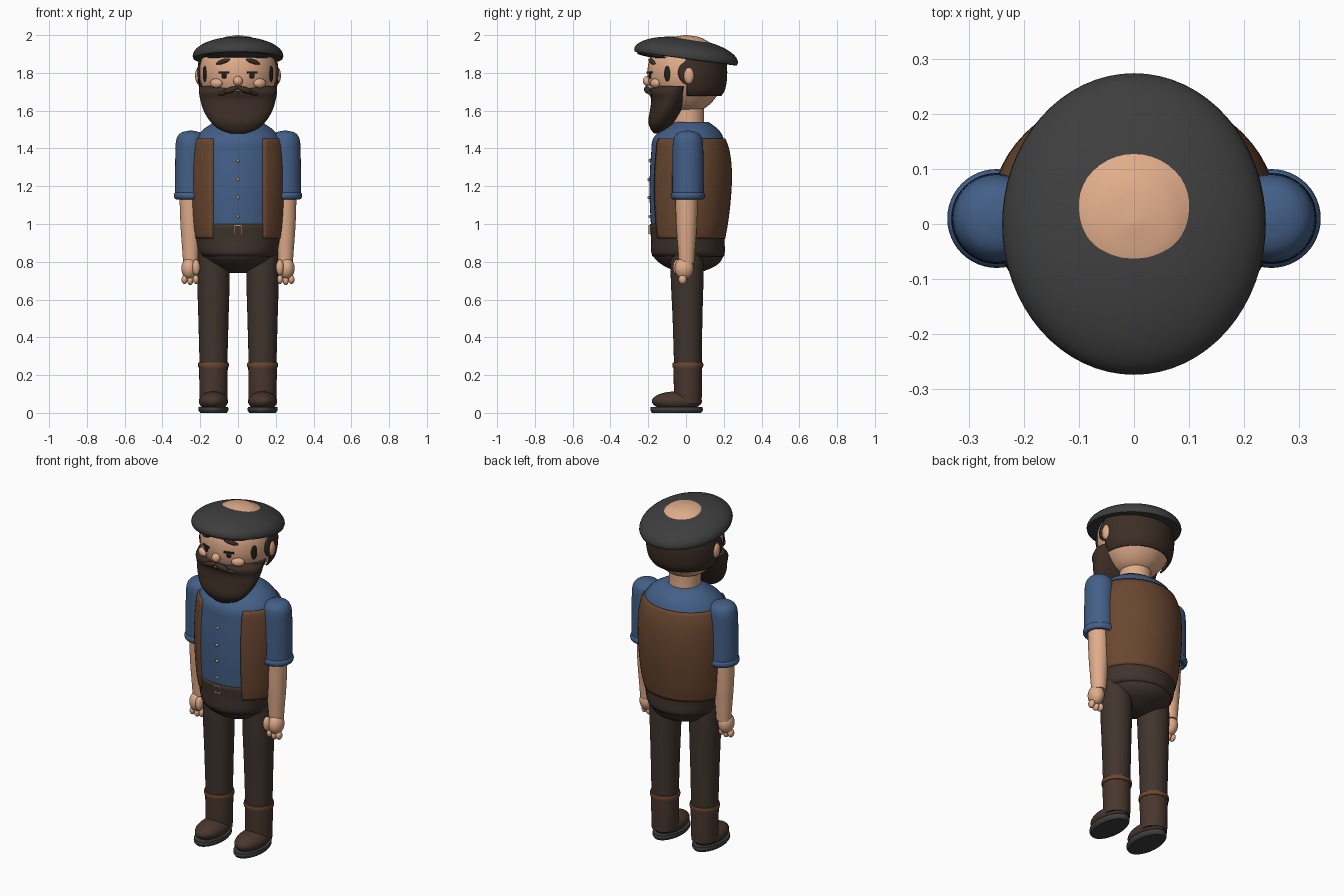
import bpy, math
from math import sin, cos, pi, asin, sqrt, radians
from mathutils import Matrix, Vector, Euler

if "Cube" in bpy.data.objects:
    bpy.data.objects.remove(bpy.data.objects["Cube"])


def material(name, *srgb):
    m = bpy.data.materials.new(name)
    m.use_nodes = True
    colour = [(c / 255 / 12.92 if c < 11 else ((c / 255 + .055) / 1.055) ** 2.4) for c in srgb] + [1]
    m.diffuse_color = colour
    m.node_tree.nodes["Principled BSDF"].inputs["Base Color"].default_value = colour
    return m


SKIN = material("skin", 224, 172, 138)
SHIRT = material("blue cloth", 67, 95, 135)
VEST = material("brown leather", 106, 71, 48)
TROUSERS = material("dark trousers", 64, 52, 45)
HAIR = material("dark brown hair", 60, 46, 38)
CAP = material("charcoal felt", 62, 62, 62)
BOOT = material("boot leather", 72, 54, 45)
BRASS = material("brass", 200, 150, 105)
BLACK = material("near black", 38, 32, 30)


def build(name, verts, faces, mat, thickness=0):
    me = bpy.data.meshes.new(name)
    me.from_pydata(verts, [], faces)
    me.materials.append(mat)
    me.shade_smooth()
    me.set_sharp_from_angle(angle=radians(50))
    ob = bpy.data.objects.new(name, me)
    bpy.context.scene.collection.objects.link(ob)
    if thickness:
        mod = ob.modifiers.new("thickness", "SOLIDIFY")
        mod.thickness, mod.offset = thickness, 0
    return ob


def section(keys, z):
    """Smoothly interpolate a cross-section (cx, cy, rx, ry) at height z."""
    n = len(keys)
    i = max(k for k in range(n - 1) if keys[k][0] <= z + 1e-6)
    a, b = keys[i], keys[i + 1]
    p, q = keys[max(i - 1, 0)], keys[min(i + 2, n - 1)]
    h = b[0] - a[0]
    t = (z - a[0]) / h
    out = []
    for k in range(1, 5):
        m0 = (b[k] - p[k]) / (b[0] - p[0]) * h
        m1 = (q[k] - a[k]) / (q[0] - a[0]) * h
        out.append((2*t**3 - 3*t*t + 1) * a[k] + (t**3 - 2*t*t + t) * m0
                   + (3*t*t - 2*t**3) * b[k] + (t**3 - t*t) * m1)
    return out[0], out[1], max(out[2], .001), max(out[3], .001)


def loft(name, keys, mat, lo=None, hi=None, gap=0, thickness=0, steps=4, n=48):
    """Skin elliptical sections; gap leaves a front opening of that half width."""
    lo = keys[0][0] if lo is None else lo
    hi = keys[-1][0] if hi is None else hi
    zs = {lo, hi}
    for a, b in zip(keys, keys[1:]):
        zs |= {a[0] + (b[0] - a[0]) * s / steps for s in range(steps)}
    zs = sorted(z for z in zs if lo <= z <= hi)
    cols = n + 1 if gap else n
    verts, faces = [], []
    for z in zs:
        cx, cy, rx, ry = section(keys, z)
        start = asin(min(1, gap / rx)) if gap else 0
        for j in range(cols):
            t = start + (2 * pi - 2 * start) * j / n
            verts.append((cx + rx * sin(t), cy - ry * cos(t), z))
    for i in range(len(zs) - 1):
        for j in range(n):
            k = (j + 1) % cols
            faces.append((i*cols + j, i*cols + k, (i+1)*cols + k, (i+1)*cols + j))
    if not thickness:
        faces += [tuple(reversed(range(cols))), tuple(range((len(zs) - 1) * cols, len(zs) * cols))]
    return build(name, verts, faces, mat, thickness)


def round_keys(pairs, cx=0, cy=0):
    return [(z, cx, cy, r, r) for z, r in pairs]


def lathe(name, profile, mat, loc, scale=(1, 1, 1), rot=(0, 0, 0), n=48, closed=False):
    """Spin (radius, height) points; scaled, turned, then placed."""
    M = Matrix.Translation(loc) @ Euler(rot).to_matrix().to_4x4() @ Matrix.Diagonal((*scale, 1))
    verts = [M @ Vector((r * cos(2*pi*j/n), r * sin(2*pi*j/n), z)) for r, z in profile for j in range(n)]
    m = len(profile)
    faces = [(i*n + j, i*n + (j+1) % n, (i+1) % m*n + (j+1) % n, (i+1) % m*n + j)
             for i in range(m if closed else m - 1) for j in range(n)]
    return build(name, verts, faces, mat)


def ball(name, mat, loc, scale, rot=(0, 0, 0), n=24):
    arc = [(max(.002, cos(a)), sin(a)) for a in (-pi/2 + pi*i/(n//2) for i in range(n//2 + 1))]
    return lathe(name, arc, mat, loc, scale, rot, n)


def ring(name, mat, loc, radius, tube, height):
    circle = [(radius + tube * cos(a), height * sin(a)) for a in (2*pi*i/12 for i in range(12))]
    return lathe(name, circle, mat, loc, closed=True)


def box(name, mat, loc, size, rot=(0, 0, 0)):
    M = Matrix.Translation(loc) @ Euler(rot).to_matrix().to_4x4()
    verts = [M @ Vector((x*size[0]/2, y*size[1]/2, z*size[2]/2))
             for x in (-1, 1) for y in (-1, 1) for z in (-1, 1)]
    return build(name, verts, [(0, 1, 3, 2), (4, 6, 7, 5), (0, 4, 5, 1),
                               (2, 3, 7, 6), (0, 2, 6, 4), (1, 5, 7, 3)], mat)


# Torso, vest and waistband share one set of sections
torso = [(.74, 0, .02, .05, .05), (.78, 0, .02, .145, .14), (.83, 0, .012, .195, .185),
         (.92, 0, .01, .222, .19), (1.0, 0, .014, .238, .2), (1.15, 0, .019, .25, .212),
         (1.28, 0, .022, .252, .213), (1.38, 0, .02, .245, .204), (1.45, 0, .013, .225, .188),
         (1.5, 0, .022, .185, .15), (1.54, 0, .03, .125, .09)]
loft("shirt", torso, SHIRT, lo=.95)
loft("hips", torso, TROUSERS, hi=.95)
loft("waistband", torso, TROUSERS, lo=.83, hi=1.0, thickness=.01)
loft("vest", torso, VEST, lo=.925, hi=1.45, gap=.13, thickness=.016)
for z in (1.04, 1.14, 1.235, 1.335):
    _, cy, _, ry = section(torso, z)
    ball("shirt_button", BRASS, (0, cy - ry - .004, z), (.009, .007, .009), n=12)
for s in (-1, 1):
    box("buckle_side", BRASS, (s * .02, -.19, .97), (.007, .016, .045))
    box("buckle_bar", BRASS, (0, -.19, .97 + s * .02), (.045, .016, .007))

# Head, neck and hair
head = round_keys([(1.59, .05), (1.62, .11), (1.68, .165), (1.74, .195), (1.8, .204), (1.87, .194),
                   (1.93, .16), (1.955, .135), (1.975, .102), (1.991, .065), (2.0, .004)])
loft("head", head, SKIN)
loft("neck", round_keys([(1.5, .088), (1.56, .086), (1.64, .086)], cy=.01), SKIN)
hair = round_keys([(1.68, .18), (1.71, .198), (1.76, .208), (1.82, .21), (1.9, .2)])
for k, key in enumerate(hair):
    hair[k] = (key[0], 0, .004, key[3], key[4])
loft("hair", hair, HAIR, gap=.2055, thickness=.008)


def face_y(x, z):
    return -sqrt(section(head, z)[2] ** 2 - x * x)


# Beard
loft("beard", [(1.48, 0, -.155, .04, .015), (1.5, 0, -.14, .098, .046), (1.54, 0, -.13, .145, .07),
               (1.6, 0, -.105, .182, .086), (1.66, 0, -.085, .2, .1), (1.7, 0, -.078, .207, .118),
               (1.73, 0, -.052, .205, .118)], HAIR)
ball("nose", SKIN, (0, -.205, 1.757), (.025, .024, .026))
ball("lip", SKIN, (0, -.2, 1.705), (.02, .015, .014))
ball("mouth", BLACK, (0, -.208, 1.7), (.012, .01, .005))

# Paired face parts
for s in (-1, 1):
    ball("ear", SKIN, (s * .207, .015, 1.785), (.02, .028, .045))
    ball("cheek", SKIN, (s * .115, face_y(.115, 1.745) - .004, 1.745), (.036, .022, .025), (0, 0, s * .5))
    ball("eye", BLACK, (s * .073, face_y(.073, 1.785), 1.785), (.015, .008, .016))
    box("eyelid", BLACK, (s * .075, face_y(.075, 1.802) - .003, 1.802), (.056, .012, .009), (0, 0, s * .4))
    ball("eyebrow", HAIR, (s * .08, face_y(.08, 1.86), 1.86), (.042, .012, .012), (0, s * .3, s * .4))
    ball("temple_spot", BLACK, (s * .176, -.1, 1.795), (.007, .018, .042), (0, 0, -s * .5))
    ball("moustache_inner", HAIR, (s * .036, -.204, 1.71), (.042, .018, .016), (0, s * .3, s * .15))
    ball("moustache_tip", HAIR, (s * .078, -.189, 1.693), (.032, .014, .01), (0, s * .25, s * .4))

# Flat cap, tipped towards the back, with a short peak
dome = [(.002, -.014), (.9, -.014), (.985, -.012), (1, 0)]
dome += [(max(.002, cos(a)), .098 * sin(a)) for a in (pi/2 * i / 14 for i in range(1, 15))]
lathe("cap", dome, CAP, (0, 0, 1.888), (.24, .277, 1), (-.135, 0, 0), n=64)
ball("cap_peak", CAP, (0, -.15, 1.888), (.17, .112, .012), (-.15, 0, 0), n=32)

for s in (-1, 1):
    # Arm
    x = s * .25
    loft("sleeve", round_keys([(1.14, .083), (1.25, .083), (1.4, .081), (1.45, .076),
                               (1.475, .062), (1.488, .04), (1.494, .01)], x, .01), SHIRT)
    ring("sleeve_cuff", SHIRT, (x, .01, 1.15), .075, .015, .02)
    loft("forearm", round_keys([(.79, .04), (.86, .045), (1.0, .055), (1.16, .06)], x, .003), SKIN)
    ball("palm", SKIN, (x + s * .008, -.01, .765), (.042, .05, .058))
    ball("thumb", SKIN, (s * .222, -.045, .77), (.021, .024, .042))
    for k in (-1, 0, 1):
        ball("finger", SKIN, (x + s * .003 + k * .03, -.018, .706 - .006 * (k == 0)),
             (.016, .022, .024), n=16)

    # Leg and boot
    x = s * .13
    loft("trouser_leg", [(.24, x, .01, .073, .073), (.5, x, .008, .08, .079),
                         (.72, x, .006, .086, .087), (.86, x, .006, .084, .088)], TROUSERS)
    loft("boot_shaft", round_keys([(.05, .072), (.1, .074), (.25, .076)], x, .01), BOOT)
    loft("boot_strap", round_keys([(.24, .08), (.253, .082), (.266, .08)], x, .01), VEST)
    ball("boot_foot", BOOT, (x, -.048, .062), (.077, .133, .052), n=32)
    loft("boot_sole", [(0, x, -.05, .07, .13), (.014, x, -.05, .079, .139),
                       (.03, x, -.05, .078, .137)], CAP)
